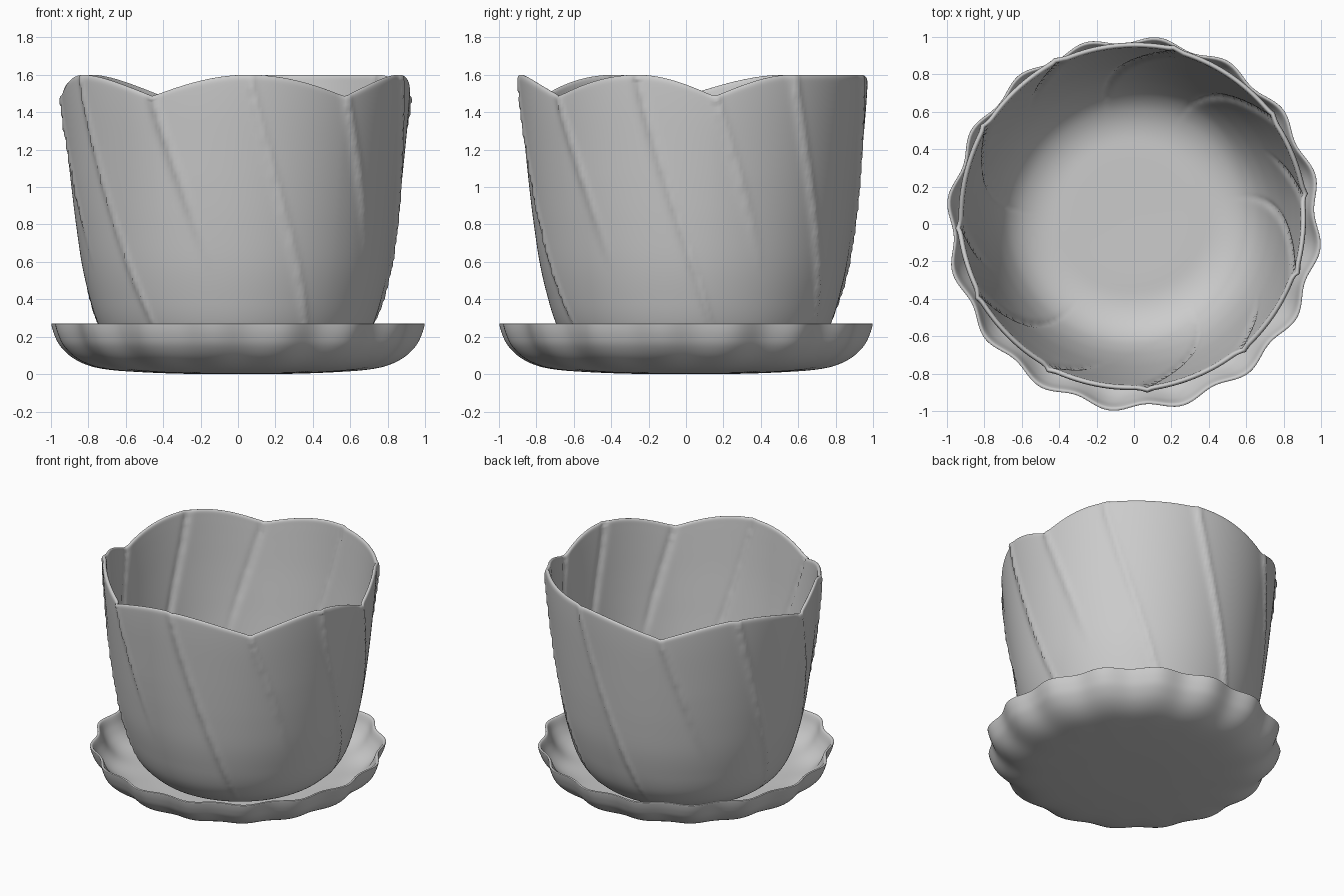
import bpy, bmesh, math
from mathutils import Vector

if "Cube" in bpy.data.objects:
    bpy.data.objects.remove(bpy.data.objects["Cube"])


def smooth_profile(pts, n=5):
    """Catmull-Rom resampling of (radius, height) points."""
    p = [Vector(q) for q in pts]
    p = [p[0]] + p + [p[-1]]
    out = []
    for i in range(1, len(p) - 2):
        a, b, c, d = p[i - 1:i + 3]
        for k in range(n):
            t = k / n
            out.append(0.5 * (2 * b + (c - a) * t + (2 * a - 5 * b + 4 * c - d) * t ** 2
                              + (3 * b - a - 3 * c + d) * t ** 3))
    return out + [p[-1]]


def lathe(name, profile, segs, warp, centre):
    """Spin a profile that starts and ends on the axis, bending each point with warp."""
    bm = bmesh.new()
    rings = []
    for r, z in profile:
        if r < 1e-4:
            rings.append([bm.verts.new((centre[0], centre[1], z))])
            continue
        ring = []
        for i in range(segs):
            a = 2 * math.pi * i / segs
            r2, z2 = warp(max(r, 0.001), z, a)
            ring.append(bm.verts.new((centre[0] + r2 * math.cos(a),
                                      centre[1] + r2 * math.sin(a), z2)))
        rings.append(ring)
    for lo, hi in zip(rings, rings[1:]):
        for i in range(segs):
            j = (i + 1) % segs
            quad = [lo[i % len(lo)], lo[j % len(lo)], hi[j % len(hi)], hi[i % len(hi)]]
            bm.faces.new(list(dict.fromkeys(quad)))
    bmesh.ops.recalc_face_normals(bm, faces=bm.faces)
    me = bpy.data.meshes.new(name)
    bm.to_mesh(me)
    bm.free()
    ob = bpy.data.objects.new(name, me)
    bpy.context.collection.objects.link(ob)
    me.shade_smooth()
    return ob


# Petal layout on the rim: (angle in degrees, 1 = tip, 0 = notch)
RIM = [(7, 0), (35, 1), (75, 1), (115, 0), (148, 1), (183, 0),
       (207, 1), (241, 0), (274, 1), (309, 0), (341, 1), (367, 0)]


def rim_height(deg):
    d = (deg - 7) % 360 + 7
    for (a, u), (b, v) in zip(RIM, RIM[1:]):
        if a <= d <= b:
            t = u + (v - u) * (d - a) / (b - a)
            return math.sin(t * math.pi / 2)
    return 0


def pot_warp(r, z, a):
    deg = math.degrees(a)
    h = max(0, min(1, z / 1.6))
    # spiralling petal edges
    d = deg - 32 * (1 - h) ** 1.2
    bump = 0
    for c, tip in RIM[:-1]:
        e = (d - c + 180) % 360 - 180
        strength = 1 if tip else max(0, min(1, (h - 0.35) / 0.3))
        bump += strength * (0.010 * math.exp(-(e / 1.6) ** 2)
                            + (0.010 * math.exp(-e / 12) if e > 0 else 0))
    grow = max(0, min(1, (z - 0.1) / 0.3))
    # rim rises to tips and drops to notches
    drop = (1 - rim_height(deg)) * 0.115
    return r + (bump - 0.006) * grow, z - drop * h ** 3


def saucer_warp(r, z, a):
    wave = math.cos(16 * (a - math.radians(15)))
    return r * (1 + 0.021 * wave * r ** 2), z


# Flower pot: outside wall, thin rim, inside wall and floor
pot = smooth_profile([
    (0, .045), (.3, .045), (.46, .05), (.57, .08), (.65, .14), (.70, .20), (.742, .28),
    (.782, .4), (.825, .58), (.858, .8), (.882, 1.0), (.903, 1.2), (.922, 1.4),
    (.932, 1.54), (.932, 1.585), (.922, 1.6), (.908, 1.59), (.902, 1.54),
    (.89, 1.4), (.872, 1.2), (.85, 1.0), (.826, .8), (.793, .58), (.75, .4),
    (.705, .28), (.65, .19), (.57, .125), (.46, .09), (.3, .088), (0, .085)])
lathe("flower_pot", pot, 288, pot_warp, (-0.01, 0.04))

# Scalloped saucer
saucer = smooth_profile([
    (0, 0), (.3, .002), (.55, .012), (.7, .025), (.8, .048), (.88, .09), (.94, .15),
    (.97, .21), (.985, .262), (.982, .27), (.972, .27), (.962, .255), (.94, .2),
    (.9, .14), (.84, .09), (.76, .06), (.65, .045), (.5, .04), (0, .038)])
lathe("saucer", saucer, 256, saucer_warp, (0, 0))
